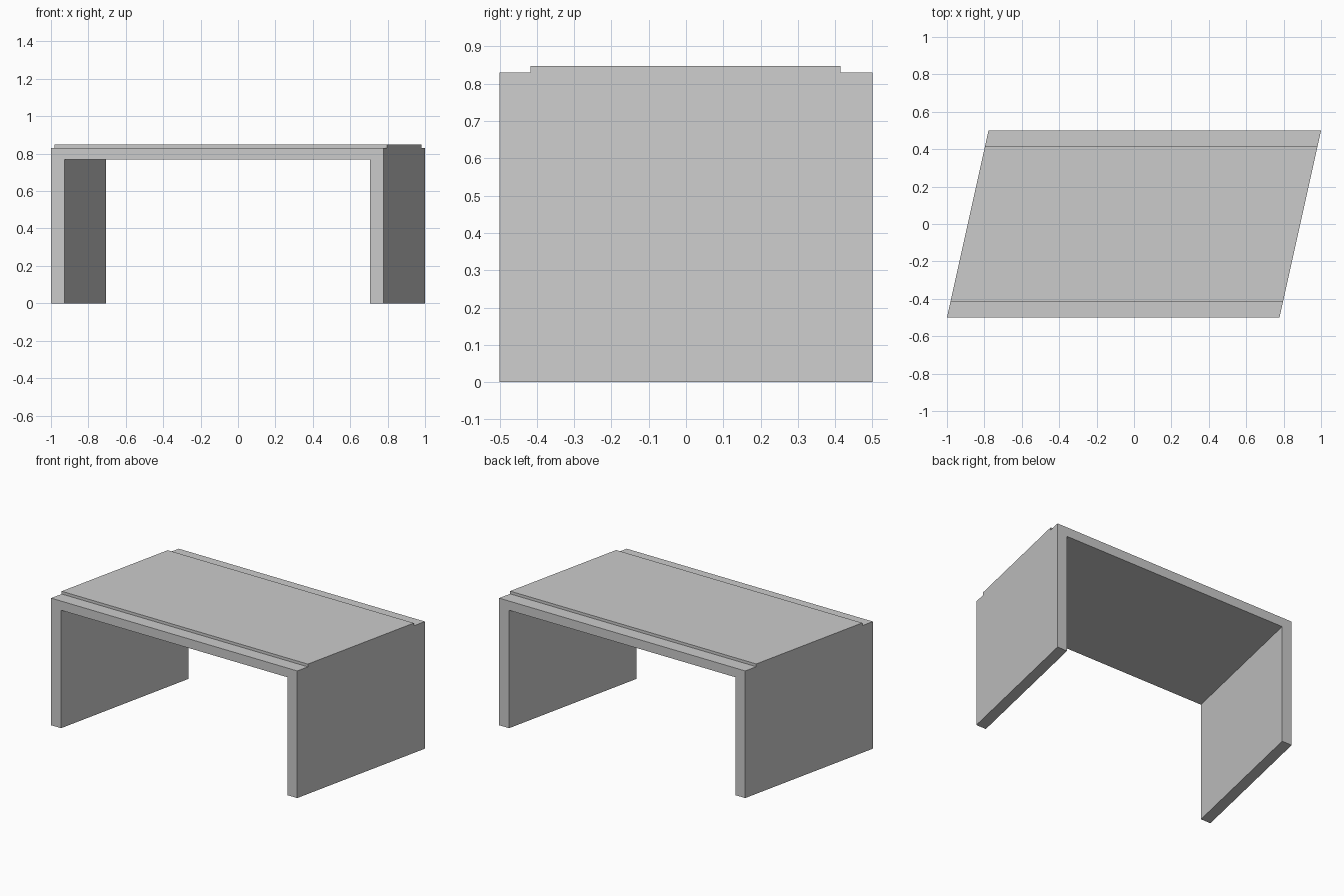
import bpy, bmesh
from mathutils import Vector

if "Cube" in bpy.data.objects:
    bpy.data.objects.remove(bpy.data.objects["Cube"])

SHEAR = 0.222      # sideways slant per unit of depth
HALF = 0.889       # half width at mid depth


def slanted_extrusion(name, profile, y0, y1):
    """Extrude an x-z profile from y0 to y1, slanting along x."""
    bm = bmesh.new()
    face = bm.faces.new([bm.verts.new((x + SHEAR * y0, y0, z)) for x, z in profile])
    ext = bmesh.ops.extrude_face_region(bm, geom=[face], use_keep_orig=True)
    verts = [g for g in ext["geom"] if isinstance(g, bmesh.types.BMVert)]
    depth = y1 - y0
    bmesh.ops.translate(bm, verts=verts, vec=Vector((SHEAR * depth, depth, 0)))
    bmesh.ops.recalc_face_normals(bm, faces=bm.faces)
    mesh = bpy.data.meshes.new(name)
    bm.to_mesh(mesh)
    bm.free()
    obj = bpy.data.objects.new(name, mesh)
    bpy.context.collection.objects.link(obj)
    return obj


# Bridge-shaped body: two slab legs and the top in one profile
inner = HALF - 0.072
half_profile = [(HALF, 0.83), (HALF, 0), (inner, 0), (inner, 0.77)]
profile = half_profile + [(-x, z) for x, z in reversed(half_profile)]
slanted_extrusion("table_body", profile, -0.5, 0.5)

# Thin raised panel on the top
panel = [(-HALF, 0.83), (HALF, 0.83), (HALF, 0.848), (-HALF, 0.848)]
slanted_extrusion("raised_top_panel", panel, -0.417, 0.414)
